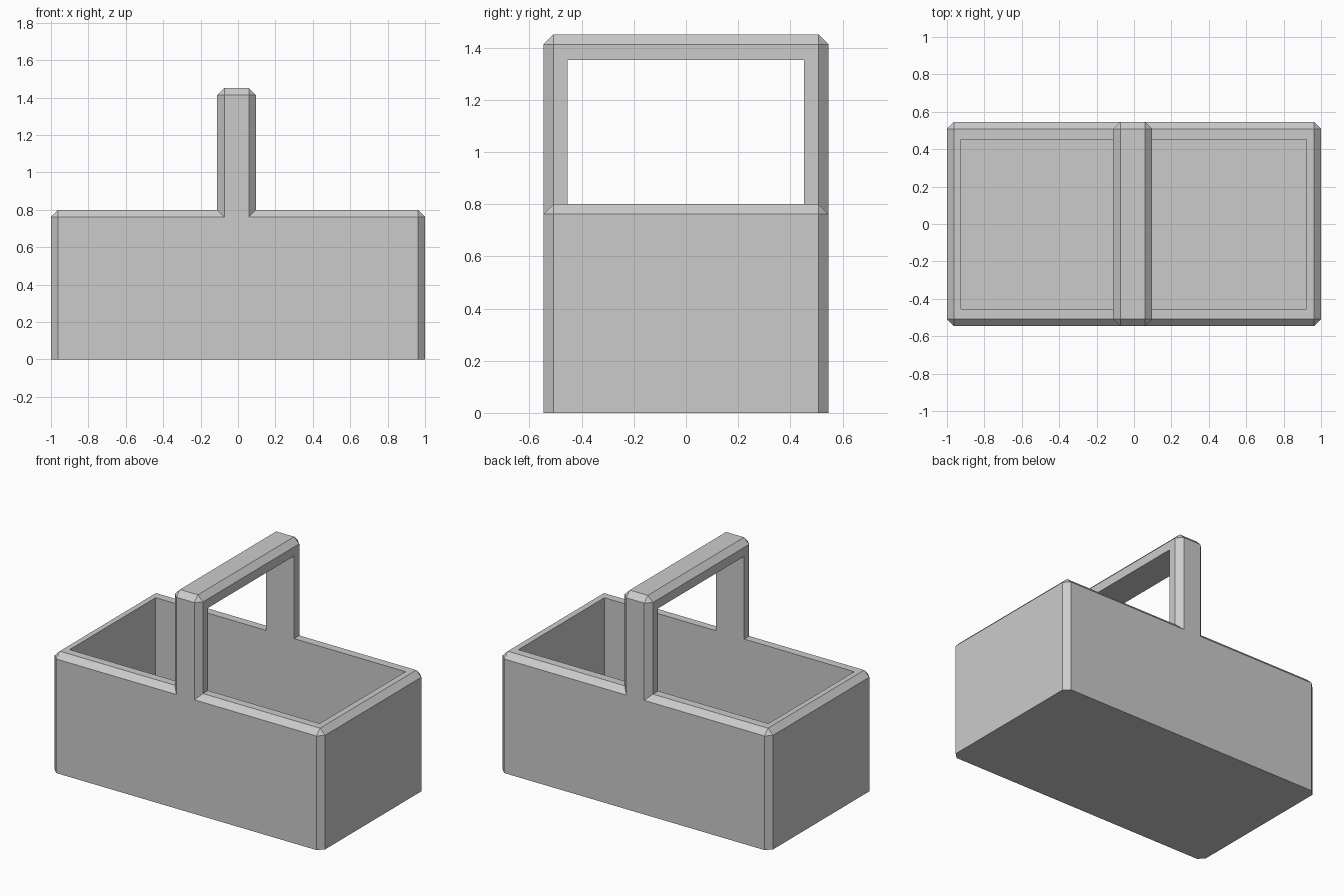
import bpy, bmesh

if "Cube" in bpy.data.objects:
    bpy.data.objects.remove(bpy.data.objects["Cube"])

CHAMFER = 0.0375
HALF_DEPTH = 0.546
WALL_TOP = 0.8
TOP = 1.45


def make_object(name, bm):
    bmesh.ops.recalc_face_normals(bm, faces=bm.faces[:])
    mesh = bpy.data.meshes.new(name)
    bm.to_mesh(mesh)
    bm.free()
    obj = bpy.data.objects.new(name, mesh)
    bpy.context.collection.objects.link(obj)
    return obj


# Basket body and handle: one front silhouette extruded front to back
profile = [(-1, 0), (1, 0), (1, WALL_TOP), (0.097, WALL_TOP), (0.097, TOP),
           (-0.111, TOP), (-0.111, WALL_TOP), (-1, WALL_TOP)]
bm = bmesh.new()
face = bm.faces.new([bm.verts.new((x, -HALF_DEPTH, z)) for x, z in profile])
ext = bmesh.ops.extrude_face_region(bm, geom=[face], use_keep_orig=True)
new_verts = [g for g in ext["geom"] if isinstance(g, bmesh.types.BMVert)]
bmesh.ops.translate(bm, verts=new_verts, vec=(0, 2 * HALF_DEPTH, 0))
bmesh.ops.recalc_face_normals(bm, faces=bm.faces[:])

# Chamfer every outer edge except the base and the inner handle corners
edges = [e for e in bm.edges
         if max(v.co.z for v in e.verts) > 0.01 and e.is_convex]
bmesh.ops.bevel(bm, geom=edges, offset=CHAMFER, offset_type='OFFSET',
                segments=1, profile=0.5, affect='EDGES')
basket = make_object("basket_with_handle", bm)

# Cutter: hollows the basket and opens the handle in one pass
x0, x1, y0, y1, z0, z1 = -0.926, 0.922, -0.455, 0.453, 0.08, 1.352
bm = bmesh.new()
bmesh.ops.create_cube(bm, size=1)
bmesh.ops.scale(bm, verts=bm.verts[:], vec=(x1 - x0, y1 - y0, z1 - z0))
bmesh.ops.translate(bm, verts=bm.verts[:],
                    vec=((x0 + x1) / 2, (y0 + y1) / 2, (z0 + z1) / 2))
cutter = make_object("cavity_cutter", bm)
cutter.hide_render = True
cutter.hide_viewport = False
cutter.display_type = 'WIRE'

mod = basket.modifiers.new("hollow", 'BOOLEAN')
mod.operation = 'DIFFERENCE'
mod.solver = 'EXACT'
mod.object = cutter

# Bake the cut and discard the cutter
bpy.context.view_layer.objects.active = basket
basket.select_set(True)
bpy.ops.object.modifier_apply(modifier=mod.name)
bpy.data.objects.remove(cutter, do_unlink=True)
